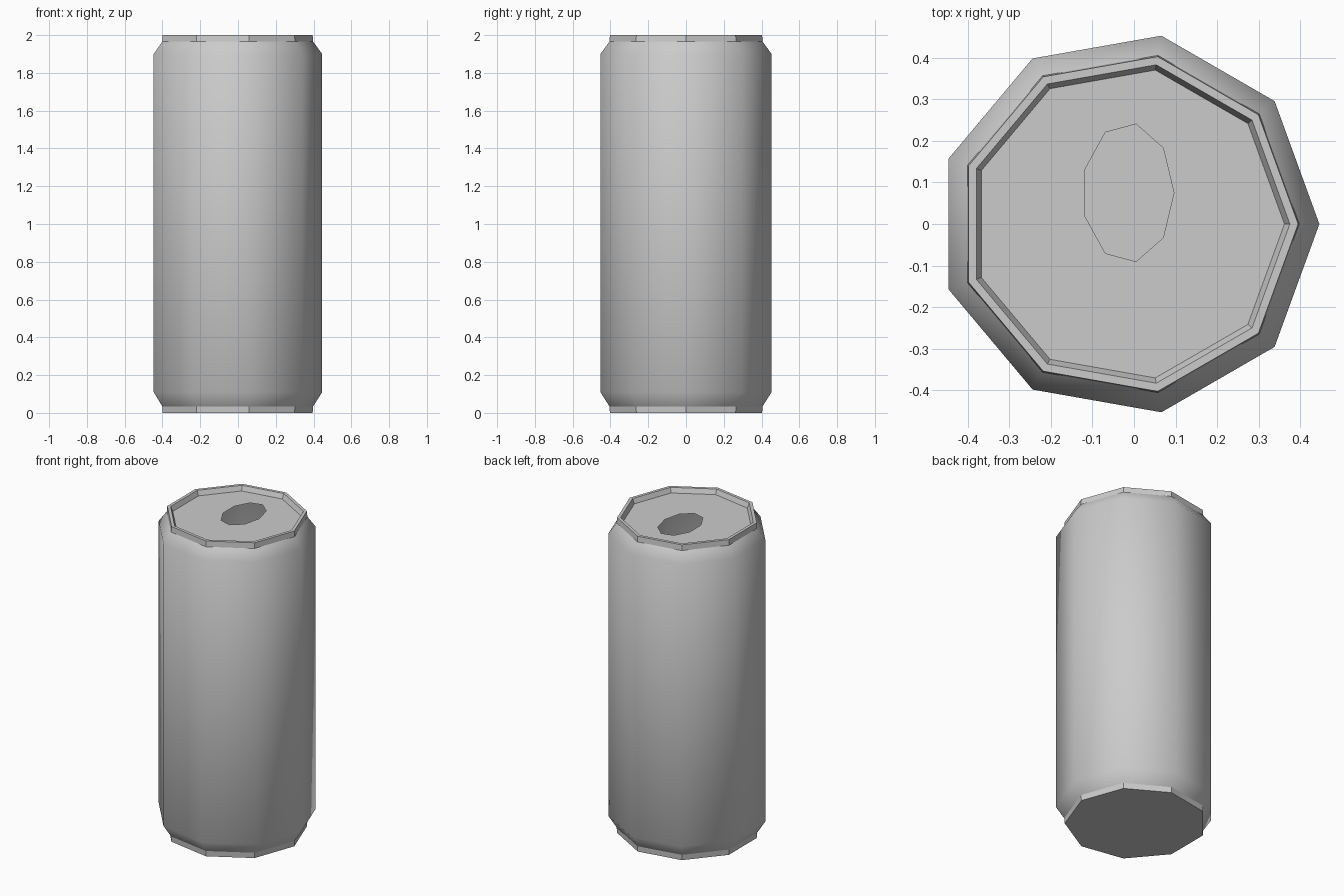
import bpy
from math import cos, sin, pi

if "Cube" in bpy.data.objects:
    bpy.data.objects.remove(bpy.data.objects["Cube"])

SIDES = 9
CX = -0.014  # nine-sided outline is centred by its bounds, so its axis sits slightly off x = 0


def ring(rx, z, ry=None, cy=0.0):
    ry = rx if ry is None else ry
    return [(CX + rx * cos(2 * pi * i / SIDES), cy + ry * sin(2 * pi * i / SIDES), z)
            for i in range(SIDES)]


def loft(name, rings, smooth=False, cap=False):
    """Join rings (bottom/outer first) with quads; optionally cap the first ring."""
    verts = [v for r in rings for v in r]
    faces = []
    for k in range(len(rings) - 1):
        a, b = k * SIDES, (k + 1) * SIDES
        for i in range(SIDES):
            j = (i + 1) % SIDES
            faces.append((a + i, a + j, b + j, b + i))
    if cap:
        faces.append(tuple(reversed(range(SIDES))))
    mesh = bpy.data.meshes.new(name)
    mesh.from_pydata(verts, [], faces)
    for p in mesh.polygons:
        p.use_smooth = smooth
    obj = bpy.data.objects.new(name, mesh)
    bpy.context.collection.objects.link(obj)
    return obj


# Smooth body with tapered shoulders
loft("can_body", [ring(0.412, 0.035), ring(0.46, 0.11),
                  ring(0.46, 1.90), ring(0.412, 1.965)], smooth=True)

# Flat-faced bottom rim with closed base
loft("bottom_rim", [ring(0.409, 0.0), ring(0.412, 0.035)], cap=True)

# Raised top rim with a sloped inner wall
loft("top_rim", [ring(0.412, 1.965), ring(0.409, 2.0),
                 ring(0.389, 2.0), ring(0.376, 1.97)])

# Recessed lid with an oval drinking opening
loft("lid", [ring(0.376, 1.97), ring(0.11, 1.97, ry=0.168, cy=0.075)])
